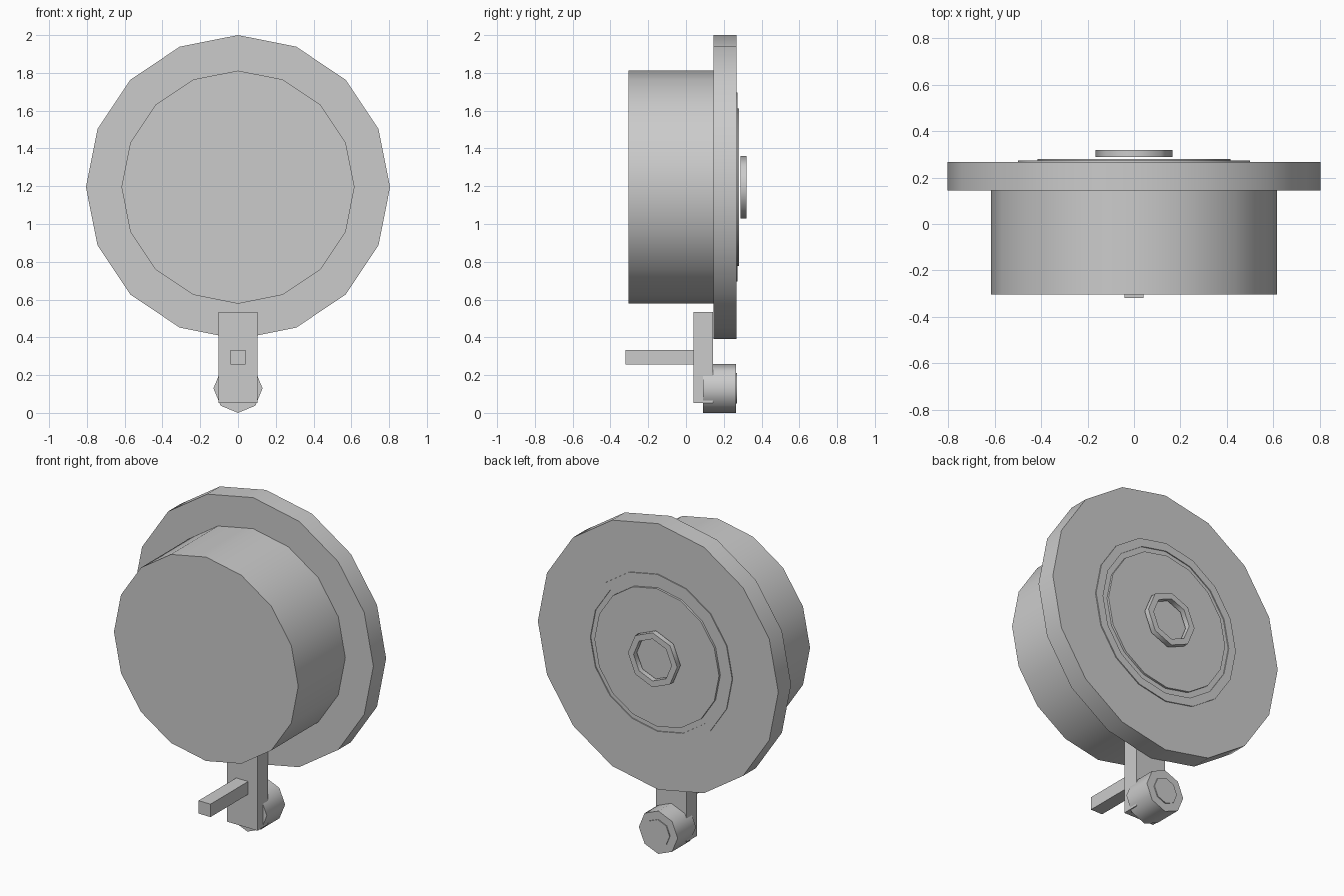
import bpy, math

if "Cube" in bpy.data.objects:
    bpy.data.objects.remove(bpy.data.objects["Cube"])

grey = bpy.data.materials.new("plain_grey")
grey.diffuse_color = (0.6, 0.6, 0.6, 1)
grey.use_nodes = True
grey.node_tree.nodes["Principled BSDF"].inputs["Base Color"].default_value = grey.diffuse_color


def finish(name, verts, faces):
    mesh = bpy.data.meshes.new(name)
    mesh.from_pydata(verts, [], faces)
    mesh.materials.append(grey)
    obj = bpy.data.objects.new(name, mesh)
    bpy.context.collection.objects.link(obj)
    bpy.ops.object.select_all(action='DESELECT')
    obj.select_set(True)
    bpy.context.view_layer.objects.active = obj
    bpy.ops.object.mode_set(mode='EDIT')
    bpy.ops.mesh.select_all(action='SELECT')
    bpy.ops.mesh.normals_make_consistent(inside=False)
    bpy.ops.object.mode_set(mode='OBJECT')
    return obj


def ring_points(n, r, y, z):
    return [(r * math.sin(2 * math.pi * i / n), y, z + r * math.cos(2 * math.pi * i / n))
            for i in range(n)]


def disc(name, n, r, y0, y1, z, hole=0, smooth=50):
    """Prism along y with a point at the top, optionally with a hole through it."""
    verts = ring_points(n, r, y0, z) + ring_points(n, r, y1, z)
    nxt = [(i, (i + 1) % n) for i in range(n)]
    faces = [(i, j, n + j, n + i) for i, j in nxt]
    if hole:
        verts += ring_points(n, hole, y0, z) + ring_points(n, hole, y1, z)
        for i, j in nxt:
            faces += [(2*n + i, 3*n + i, 3*n + j, 2*n + j),
                      (i, 2*n + i, 2*n + j, j),
                      (n + i, n + j, 3*n + j, 3*n + i)]
    else:
        faces += [tuple(range(n)), tuple(range(n, 2 * n))]
    obj = finish(name, verts, faces)
    bpy.ops.object.shade_smooth_by_angle(angle=math.radians(smooth))
    return obj


def box(name, x, y0, y1, z0, z1):
    verts = [(a, b, c) for a in (-x, x) for b in (y0, y1) for c in (z0, z1)]
    faces = [(0, 1, 3, 2), (4, 6, 7, 5), (0, 4, 5, 1), (2, 3, 7, 6), (0, 2, 6, 4), (1, 5, 7, 3)]
    return finish(name, verts, faces)


Z = 1.195
# Body: wide flange with a drum in front
disc("flange", 16, 0.805, 0.145, 0.267, Z, smooth=30)
disc("drum", 16, 0.617, -0.305, 0.145, Z, smooth=30)

# Back face: shallow ring, raised plate and hub ring
disc("back_outer_ring", 16, 0.5, 0.26, 0.273, Z, hole=0.45)
disc("back_plate", 16, 0.417, 0.26, 0.28, Z)
disc("hub_ring", 8, 0.165, 0.288, 0.32, Z, hole=0.127)

# Hanging arm with front peg
box("arm", 0.103, 0.04, 0.142, 0.052, 0.535)
box("peg", 0.04, -0.32, 0.04, 0.255, 0.333)

# Roller at the foot of the arm with its end cap
disc("roller", 8, 0.13, 0.09, 0.265, 0.13)
disc("roller_cap", 8, 0.08, 0.26, 0.271, 0.13)
